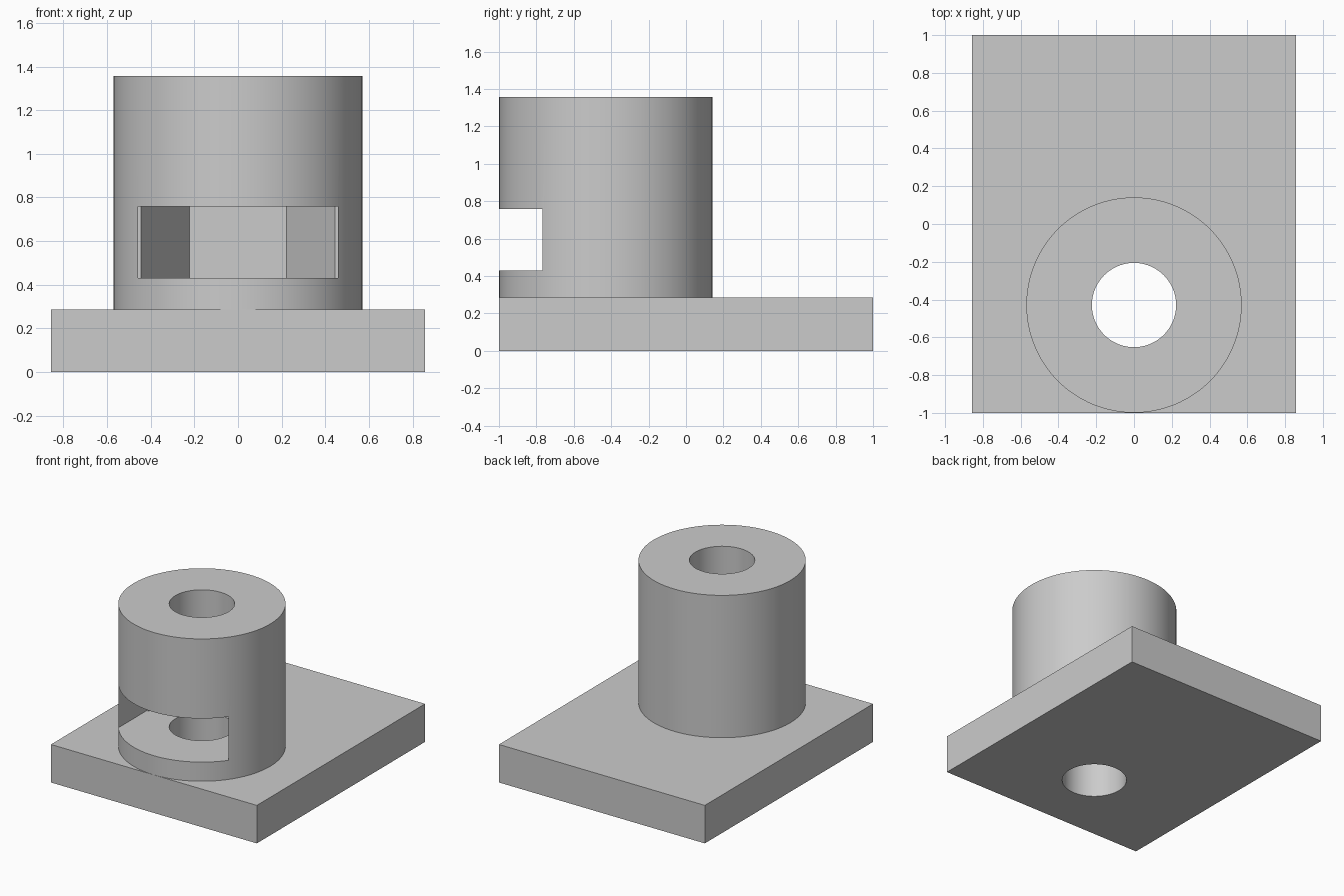
import bpy, bmesh, math

cube = bpy.data.objects.get("Cube")
if cube:
    bpy.data.objects.remove(cube, do_unlink=True)

CENTRE_Y = -0.429
BASE_TOP, TOP = 0.286, 1.357
SLOT_LOW, SLOT_HIGH = 0.43, 0.758

grey = bpy.data.materials.new("light_grey")
grey.use_nodes = True
colour = (0.6, 0.6, 0.6, 1)
grey.diffuse_color = colour
grey.node_tree.nodes["Principled BSDF"].inputs["Base Color"].default_value = colour


def prism(name, outline, low, high):
    """Extrude a closed xy outline from low to high."""
    bm = bmesh.new()
    face = bm.faces.new([bm.verts.new((x, y, low)) for x, y in outline])
    up = bmesh.ops.extrude_face_region(bm, geom=[face])["geom"]
    verts = [v for v in up if isinstance(v, bmesh.types.BMVert)]
    bmesh.ops.translate(bm, verts=verts, vec=(0, 0, high - low))
    bmesh.ops.recalc_face_normals(bm, faces=bm.faces)
    mesh = bpy.data.meshes.new(name)
    bm.to_mesh(mesh)
    bm.free()
    mesh.materials.append(grey)
    obj = bpy.data.objects.new(name, mesh)
    bpy.context.scene.collection.objects.link(obj)
    return obj


def ring(radius, sides):
    """Regular polygon around the boss axis."""
    angles = [2 * math.pi * i / sides for i in range(sides)]
    return [(radius * math.cos(a), CENTRE_Y + radius * math.sin(a)) for a in angles]


def rectangle(half_width, front, back):
    return [(-half_width, front), (half_width, front),
            (half_width, back), (-half_width, back)]


def combine(target, tool, operation):
    """Apply a boolean and drop the tool."""
    mod = target.modifiers.new(operation, "BOOLEAN")
    mod.operation, mod.object, mod.solver = operation, tool, "EXACT"
    graph = bpy.context.evaluated_depsgraph_get()
    mesh = bpy.data.meshes.new_from_object(target.evaluated_get(graph))
    target.modifiers.clear()
    target.data = mesh
    bpy.data.objects.remove(tool, do_unlink=True)


# Base plate with the round boss standing on it
body = prism("base_plate_with_boss", rectangle(0.857, -1, 1), 0, BASE_TOP)
combine(body, prism("boss", ring(0.57, 128), BASE_TOP / 2, TOP), "UNION")

# Vertical through hole
combine(body, prism("hole_cutter", ring(0.223, 96), -0.1, TOP + 0.1), "DIFFERENCE")

# Nut pocket: straight entry slot from the front, ending in a hexagon
pocket = prism("slot_cutter", rectangle(0.458, -1.2, CENTRE_Y), SLOT_LOW, SLOT_HIGH)
combine(pocket, prism("hexagon_cutter", ring(0.444, 6), SLOT_LOW, SLOT_HIGH), "UNION")
combine(body, pocket, "DIFFERENCE")

# Smooth round walls, sharp edges kept
bpy.ops.object.select_all(action="DESELECT")
body.select_set(True)
bpy.context.view_layer.objects.active = body
bpy.ops.object.shade_smooth_by_angle(angle=math.radians(25))
